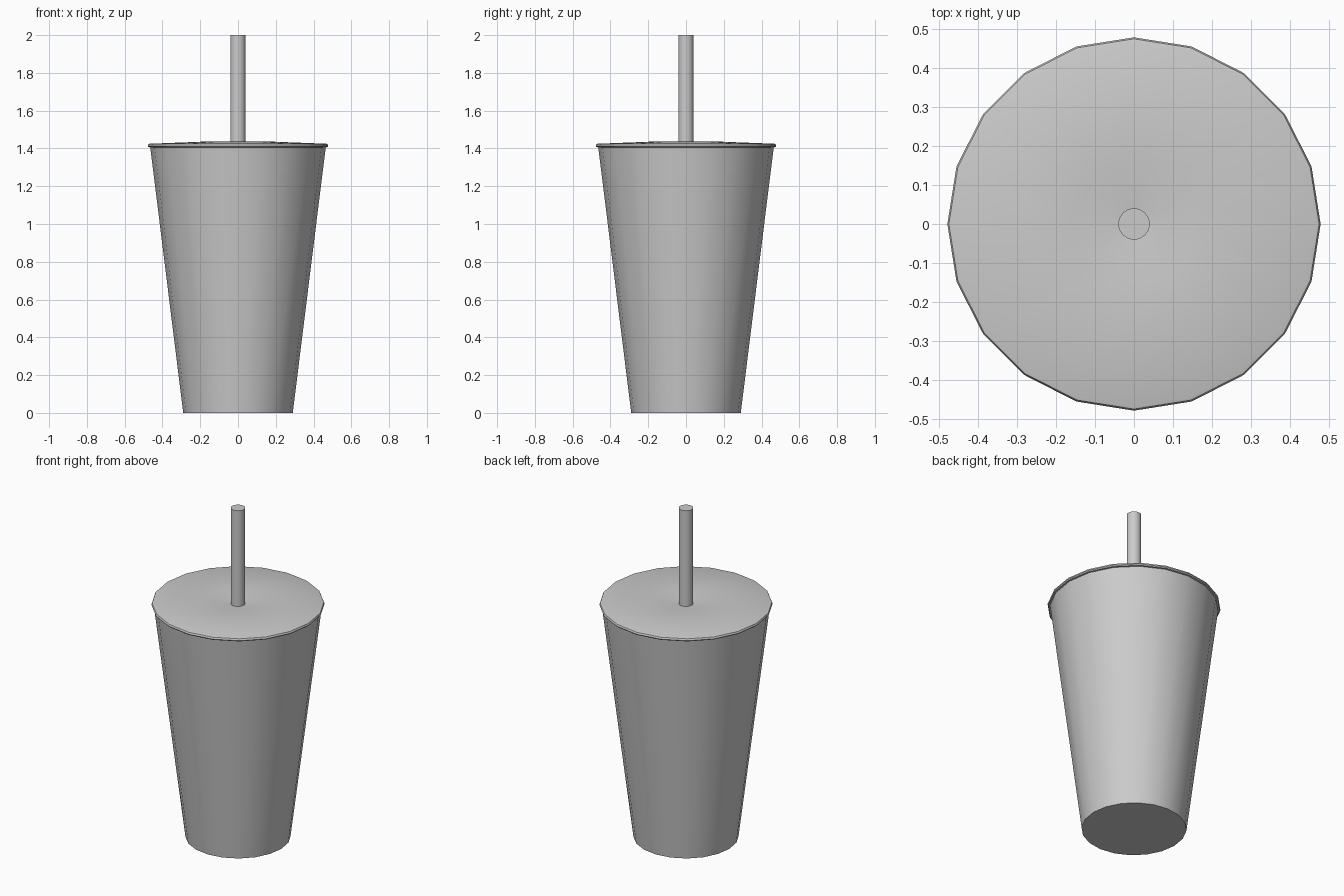
import bpy
import math

if "Cube" in bpy.data.objects:
    bpy.data.objects.remove(bpy.data.objects["Cube"], do_unlink=True)

GREY = (0.6, 0.6, 0.6, 1)
grey = bpy.data.materials.new("plain_grey")
grey.use_nodes = True
grey.diffuse_color = GREY
grey.node_tree.nodes["Principled BSDF"].inputs["Base Color"].default_value = GREY


def lathe(name, profile, sides):
    """Revolve a bottom-to-top (radius, height) profile and cap both ends."""
    verts = [(r * math.cos(math.tau * i / sides), r * math.sin(math.tau * i / sides), z)
             for r, z in profile for i in range(sides)]
    faces = [tuple(reversed(range(sides)))]
    for ring in range(len(profile) - 1):
        a, b = ring * sides, (ring + 1) * sides
        for i in range(sides):
            j = (i + 1) % sides
            faces.append((a + i, a + j, b + j, b + i))
    top = (len(profile) - 1) * sides
    faces.append(tuple(range(top, top + sides)))
    mesh = bpy.data.meshes.new(name)
    mesh.from_pydata(verts, [], faces)
    mesh.materials.append(grey)
    obj = bpy.data.objects.new(name, mesh)
    bpy.context.collection.objects.link(obj)
    bpy.ops.object.select_all(action="DESELECT")
    obj.select_set(True)
    bpy.context.view_layer.objects.active = obj
    bpy.ops.object.shade_smooth_by_angle(angle=math.radians(30))
    return obj


# Tapered cup body
lathe("cup", [(0.29, 0), (0.465, 1.41)], 20)

# Thin overhanging lid, gently domed with a shallow dimple at the straw
lathe("lid", [(0.46, 1.405), (0.474, 1.407), (0.478, 1.413), (0.474, 1.423),
              (0.468, 1.425), (0.157, 1.437), (0.035, 1.417)], 20)

# Straight straw rising from the dimple
lathe("straw", [(0.04, 1.41), (0.04, 2.0)], 32)
